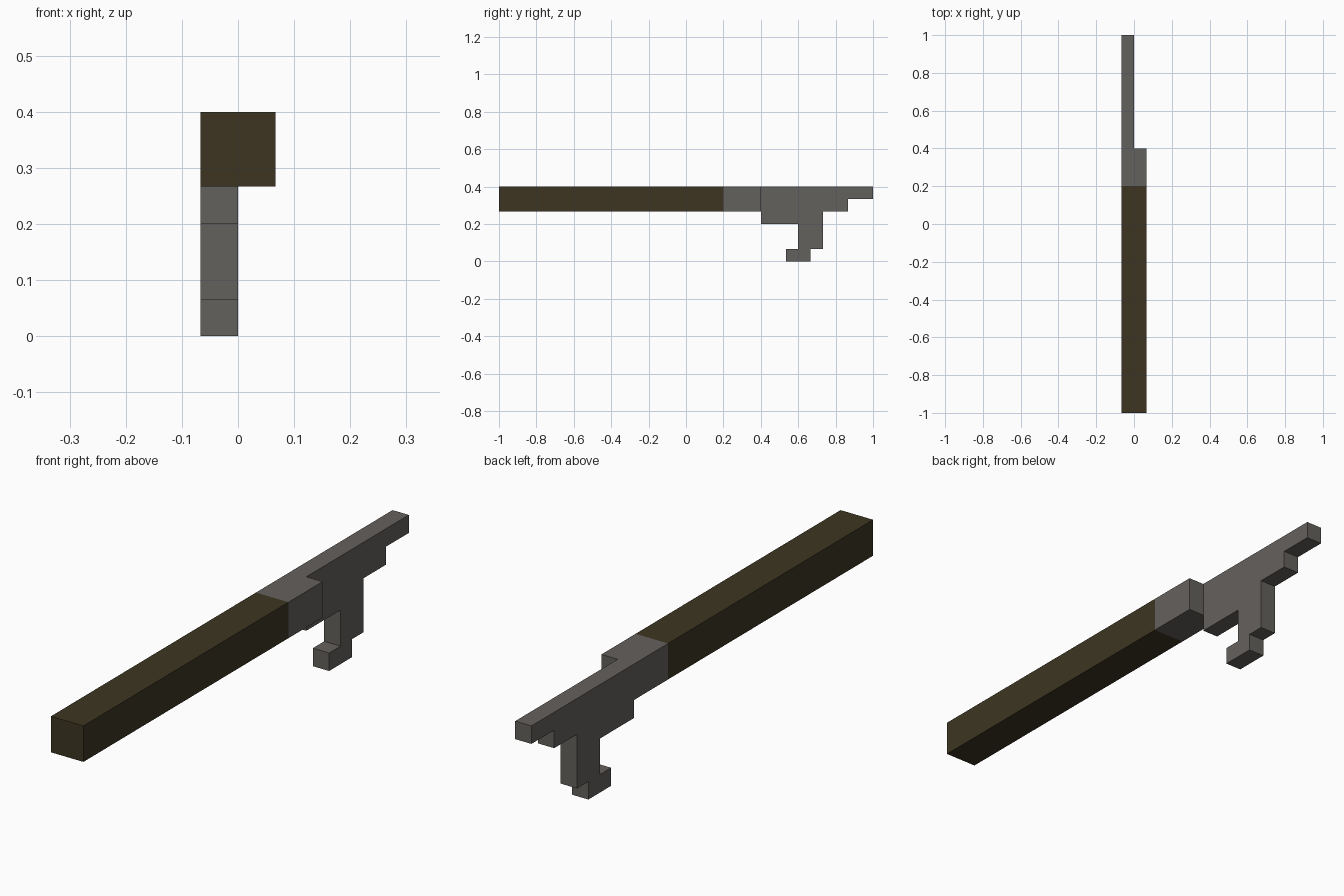
import bpy
import bmesh

cube = bpy.data.objects.get("Cube")
if cube:
    bpy.data.objects.remove(cube, do_unlink=True)

U = 2 / 30  # one grid unit of the blocky design


def make_material(name, colour):
    mat = bpy.data.materials.new(name)
    mat.use_nodes = True
    mat.diffuse_color = (*colour, 1)
    bsdf = mat.node_tree.nodes["Principled BSDF"]
    bsdf.inputs["Base Color"].default_value = (*colour, 1)
    bsdf.inputs["Roughness"].default_value = 0.9
    return mat


def extrude_profile(name, profile, x0, x1, mat):
    """Extrude a (y, z) outline, given in grid units, from x0 to x1."""
    bm = bmesh.new()
    face = bm.faces.new([bm.verts.new((x0 * U, y * U, z * U)) for y, z in profile])
    moved = bmesh.ops.extrude_face_region(bm, geom=[face])["geom"]
    verts = [v for v in moved if isinstance(v, bmesh.types.BMVert)]
    bmesh.ops.translate(bm, verts=verts, vec=((x1 - x0) * U, 0, 0))
    bmesh.ops.recalc_face_normals(bm, faces=bm.faces)
    mesh = bpy.data.meshes.new(name)
    bm.to_mesh(mesh)
    bm.free()
    mesh.materials.append(mat)
    obj = bpy.data.objects.new(name, mesh)
    bpy.context.collection.objects.link(obj)
    return obj


def bar(y0, y1, z0, z1):
    return [(y0, z0), (y1, z0), (y1, z1), (y0, z1)]


wood = make_material("dark brown wood", (0.047, 0.036, 0.016))
metal = make_material("grey metal", (0.127, 0.119, 0.109))

# Long square shaft and the metal collar at its end
extrude_profile("shaft", bar(-15, 3, 4, 6), -1, 1, wood)
extrude_profile("collar", bar(3, 6, 4, 6), -1, 1, metal)

# Stepped half-width head with a tapering tip and a drooping hook
head = [(6, 6), (6, 3), (9, 3), (9, 1), (8, 1), (8, 0), (10, 0), (10, 1),
        (11, 1), (11, 4), (13, 4), (13, 5), (15, 5), (15, 6)]
extrude_profile("hooked_head", head, -1, 0, metal)
